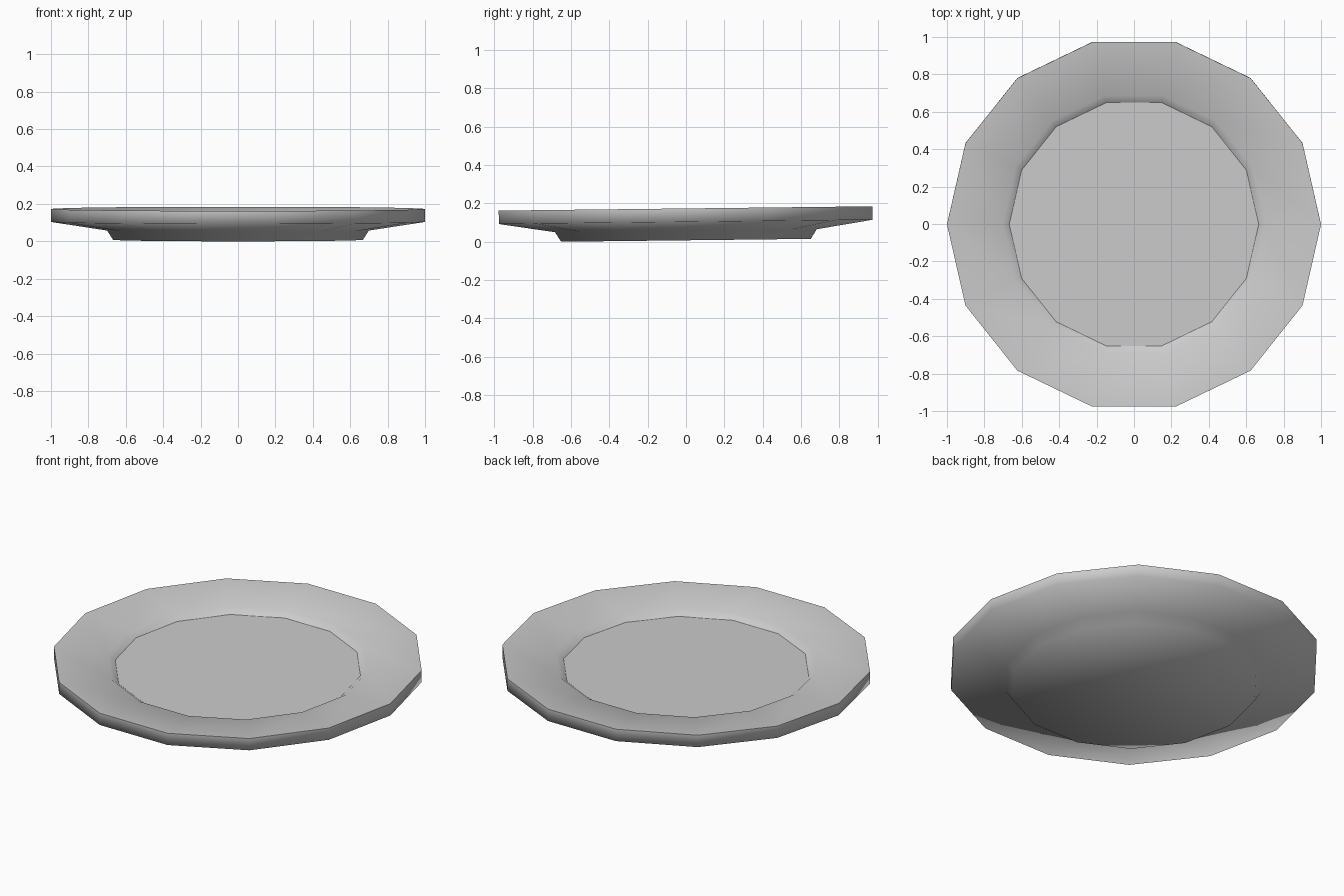
import bpy, bmesh, math
from mathutils import Matrix

if "Cube" in bpy.data.objects:
    bpy.data.objects.remove(bpy.data.objects["Cube"])

SIDES = 14
TILT = 0.0115  # the plate leans up slightly toward the back

# Profile from foot underside, around the rim, to the inner floor (radius, z)
profile = [
    (0.668, 0.010),  # foot bottom
    (0.700, 0.060),  # foot top
    (1.000, 0.106),  # rim lower edge
    (1.000, 0.176),  # rim upper edge
    (0.705, 0.148),  # lip of the well
    (0.667, 0.120),  # floor of the well
]

bm = bmesh.new()
rings = []
for r, z in profile:
    rings.append([bm.verts.new((r * math.cos(2 * math.pi * i / SIDES),
                                r * math.sin(2 * math.pi * i / SIDES), z))
                  for i in range(SIDES)])

# Bands between rings
for a, b in zip(rings, rings[1:]):
    for i in range(SIDES):
        j = (i + 1) % SIDES
        bm.faces.new((a[i], a[j], b[j], b[i])).smooth = True

# Underside and floor caps
bm.faces.new(list(reversed(rings[0]))).smooth = True
bm.faces.new(rings[-1]).smooth = True

# Crisp edges at the rim top and around the floor
for ring in (rings[3], rings[5]):
    for i in range(SIDES):
        bm.edges.get((ring[i], ring[(i + 1) % SIDES])).smooth = False

# Slight tilt, then stand on the ground
bmesh.ops.transform(bm, matrix=Matrix.Rotation(TILT, 4, 'X'), verts=bm.verts)
low = min(v.co.z for v in bm.verts)
bmesh.ops.translate(bm, vec=(0, 0, -low), verts=bm.verts)
bmesh.ops.recalc_face_normals(bm, faces=bm.faces)

mesh = bpy.data.meshes.new("plate")
bm.to_mesh(mesh)
bm.free()
plate = bpy.data.objects.new("plate", mesh)
bpy.context.collection.objects.link(plate)
